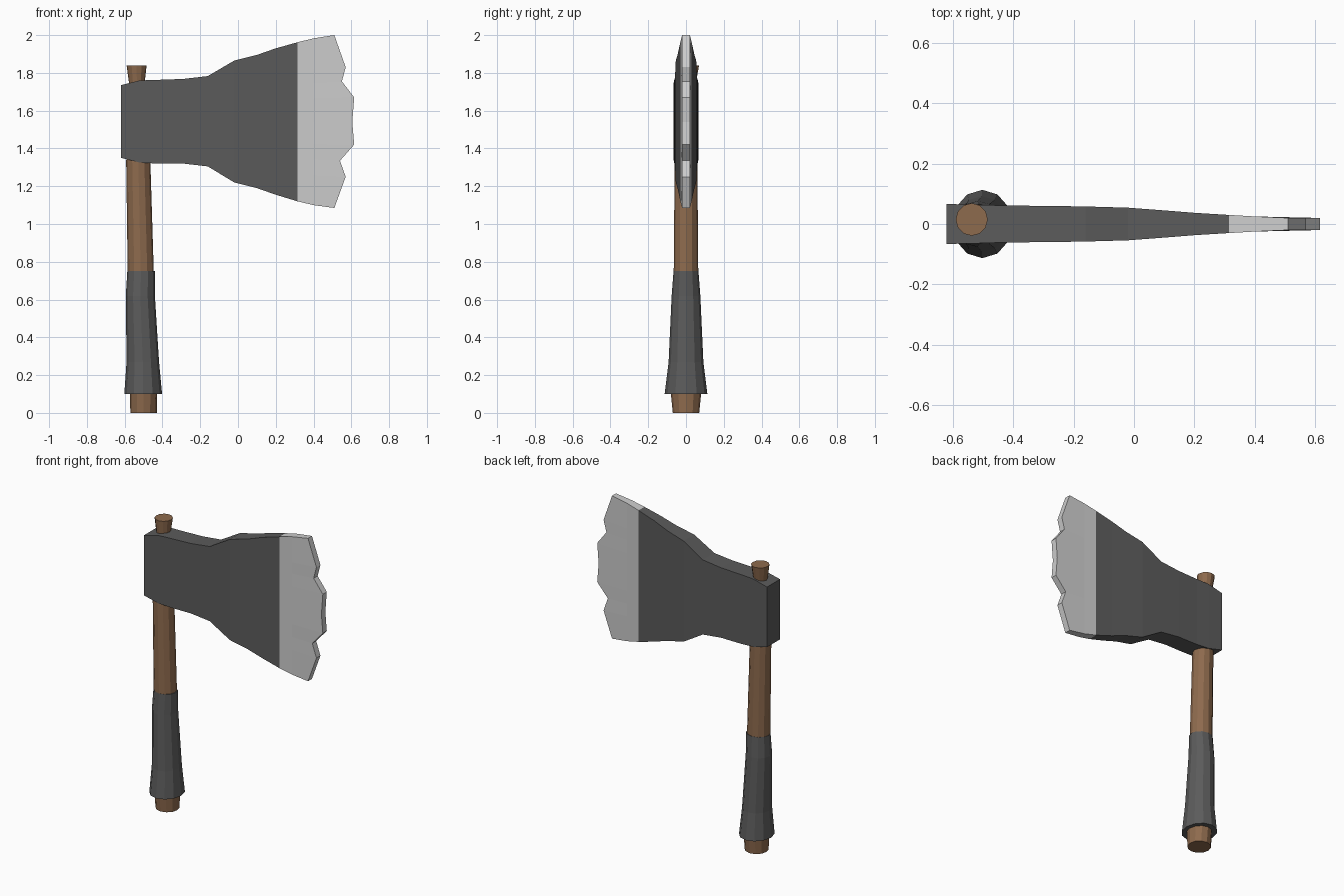
import bpy
import bmesh
import math

if "Cube" in bpy.data.objects:
    bpy.data.objects.remove(bpy.data.objects["Cube"], do_unlink=True)


def material(name, r, g, b):
    m = bpy.data.materials.new(name)
    m.use_nodes = True
    m.diffuse_color = (r, g, b, 1)
    m.node_tree.nodes["Principled BSDF"].inputs["Base Color"].default_value = (r, g, b, 1)
    return m


WOOD = material("brown wood", 0.27, 0.145, 0.075)
DARK = material("dark grey", 0.105, 0.105, 0.105)
STEEL = material("bright steel", 0.61, 0.61, 0.61)


def loft(name, rings, mats):
    """Skin a list of equal-length closed rings and cap both ends."""
    bm = bmesh.new()
    loops = [[bm.verts.new(p) for p in ring] for ring in rings]
    for a, b in zip(loops, loops[1:]):
        n = len(a)
        for i in range(n):
            j = (i + 1) % n
            bm.faces.new((a[i], a[j], b[j], b[i]))
    for end in (loops[0], loops[-1]):
        half = len(end) // 2
        if name == "axe_head":  # cap in strips, so a jagged edge stays clean
            for i in range(half - 1):
                bm.faces.new((end[i], end[i + 1], end[-2 - i], end[-1 - i]))
        else:
            bm.faces.new(end)
    bmesh.ops.recalc_face_normals(bm, faces=bm.faces)
    me = bpy.data.meshes.new(name)
    bm.to_mesh(me)
    bm.free()
    for m in mats:
        me.materials.append(m)
    ob = bpy.data.objects.new(name, me)
    bpy.context.collection.objects.link(ob)
    return ob


def oval(z, cx, cy, rx, ry, sides=12):
    angles = [2 * math.pi * i / sides for i in range(sides)]
    return [(cx + rx * math.cos(a), cy + ry * math.sin(a), z) for a in angles]


# Wooden handle, narrowing inside the head and flaring at the top
loft("handle", [oval(*r) for r in (
    (0, -0.50, 0, 0.07, 0.07),
    (0.1, -0.50, 0, 0.072, 0.08),
    (0.75, -0.515, 0, 0.069, 0.065),
    (1.33, -0.528, 0, 0.064, 0.06),
    (1.72, -0.535, 0.01, 0.038, 0.038),
    (1.84, -0.537, 0.015, 0.053, 0.054),
)], [WOOD])

# Wrapped grip
loft("grip", [oval(*r) for r in (
    (0.1, -0.502, 0, 0.1, 0.113),
    (0.27, -0.504, 0, 0.086, 0.092),
    (0.62, -0.517, 0, 0.077, 0.076),
    (0.75, -0.513, 0, 0.073, 0.066),
)], [DARK])

# Axe head: columns along x, ending in a chipped cutting edge
EDGE = [(0.51, 1.085), (0.57, 1.25), (0.54, 1.335), (0.615, 1.42), (0.605, 1.54),
        (0.615, 1.67), (0.55, 1.755), (0.57, 1.83), (0.51, 2.0)]
COLUMNS = [  # x, bottom, top, half thickness
    (-0.62, 1.35, 1.735, 0.066), (-0.52, 1.325, 1.76, 0.064),
    (-0.43, 1.32, 1.763, 0.061), (-0.29, 1.32, 1.768, 0.06),
    (-0.16, 1.305, 1.783, 0.058), (-0.02, 1.22, 1.865, 0.054),
    (0.10, 1.19, 1.895, 0.045), (0.20, 1.155, 1.93, 0.037),
    (0.315, 1.12, 1.962, 0.03), (0.40, 1.10, 1.983, 0.025)]


def head_ring(points, t):
    return [(x, -t, z) for x, z in points] + [(x, t, z) for x, z in reversed(points)]


low, high = EDGE[0][1], EDGE[-1][1]
rings = [head_ring([(x, b + (t - b) * (z - low) / (high - low)) for _, z in EDGE], h)
         for x, b, t, h in COLUMNS]
rings.append(head_ring(EDGE, 0.02))
head = loft("axe_head", rings, [DARK, STEEL])
for f in head.data.polygons:
    f.material_index = 1 if f.center.x > 0.32 else 0
